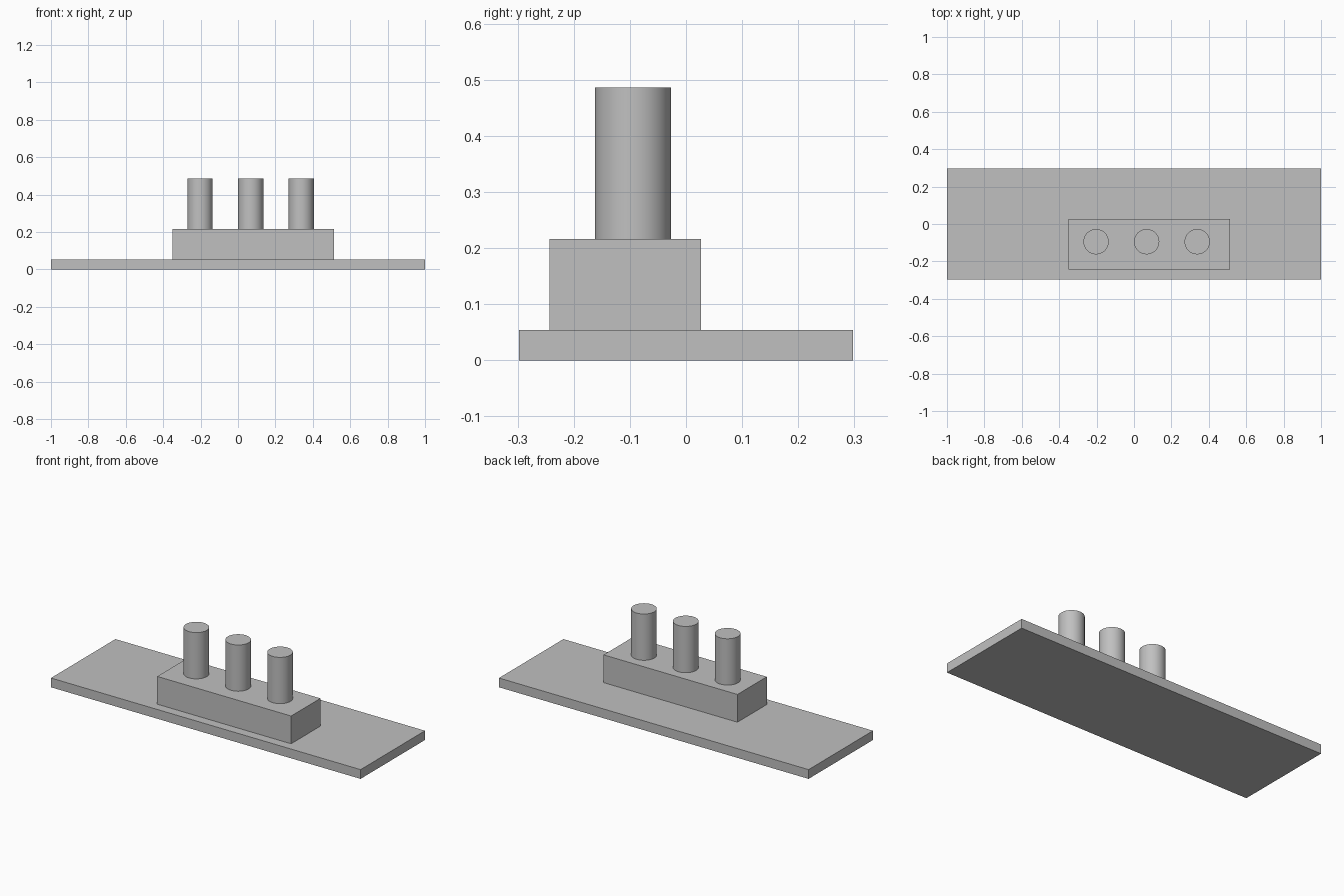
import bpy
from math import radians

default = bpy.data.objects.get("Cube")
if default:
    bpy.data.objects.remove(default, do_unlink=True)

# One unit of the design grid: the deck is 74 units long
U = 2 / 74

grey = bpy.data.materials.new("plain grey")
grey.use_nodes = True
colour = (0.53, 0.53, 0.53, 1)
grey.diffuse_color = colour
grey.node_tree.nodes["Principled BSDF"].inputs["Base Color"].default_value = colour


def finish(name):
    obj = bpy.context.object
    obj.name = obj.data.name = name
    obj.data.materials.append(grey)
    return obj


def block(name, centre, size):
    bpy.ops.mesh.primitive_cube_add(size=1, location=[c * U for c in centre])
    obj = finish(name)
    obj.scale = [s * U for s in size]
    bpy.ops.object.transform_apply(location=False, rotation=False, scale=True)


def funnel(name, x):
    bpy.ops.mesh.primitive_cylinder_add(
        vertices=64, radius=2.5 * U, depth=10 * U,
        location=(x * U, -3.5 * U, 13 * U))
    finish(name)
    bpy.ops.object.shade_smooth_by_angle(angle=radians(30))


# Flat base and the cabin standing off-centre on it
block("deck", (0, 0, 1), (74, 22, 2))
block("cabin", (3, -4, 5), (32, 10, 6))

# Row of three funnels on the cabin roof
for side, x in (("right", -7.5), ("middle", 2.5), ("left", 12.5)):
    funnel(side + "_funnel", x)
